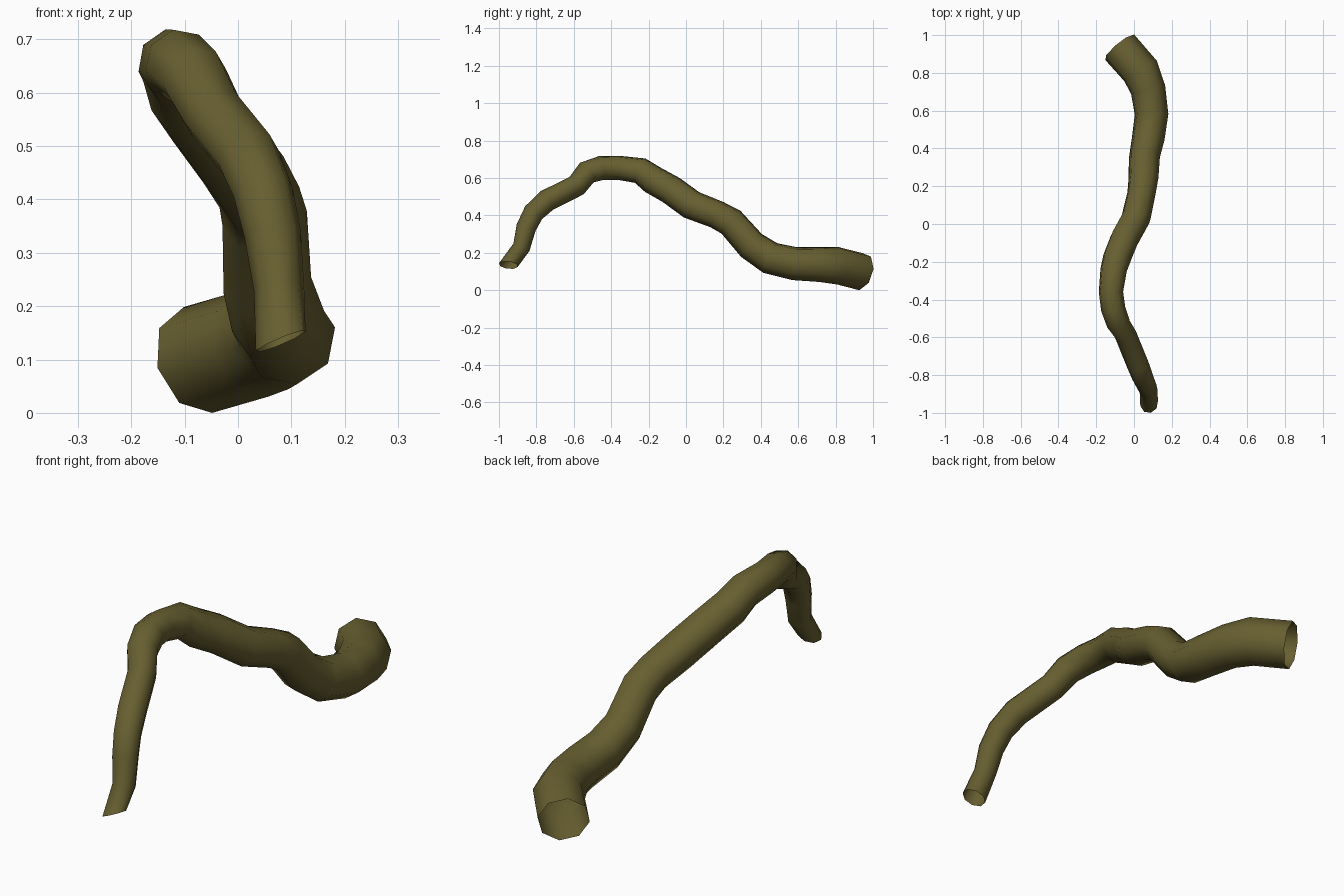
import bpy, bmesh, math
from mathutils import Vector

if "Cube" in bpy.data.objects:
    bpy.data.objects.remove(bpy.data.objects["Cube"])

# Centreline of the branch: x, y, z, radius (thin end to thick end)
PATH = [
    (.08, -.95, .135, .05), (.077, -.88, .23, .046), (.065, -.855, .335, .052),
    (.047, -.815, .415, .055), (.02, -.745, .48, .058), (-.045, -.585, .56, .058),
    (-.082, -.53, .63, .062), (-.11, -.45, .655, .064), (-.122, -.36, .655, .064),
    (-.108, -.245, .64, .07), (-.088, -.175, .59, .076), (-.05, -.08, .537, .077),
    (.01, .03, .457, .078), (.04, .165, .405, .075), (.05, .24, .365, .078),
    (.055, .35, .24, .081), (.075, .45, .173, .086), (.093, .58, .143, .088),
    (.075, .71, .138, .092), (.035, .81, .132, .1), (-.075, .935, .1, .1),
]
SIDES = 8

mat = bpy.data.materials.new("olive bark")
mat.diffuse_color = (.135, .114, .03, 1)
mat.use_nodes = True
mat.node_tree.nodes["Principled BSDF"].inputs["Base Color"].default_value = mat.diffuse_color

pts = [Vector(p[:3]) for p in PATH]
n = len(pts)


def tangent(i):
    if i == 0:
        return Vector((-.38, .12, .9)).normalized()   # obliquely cut thin end
    if i == n - 1:
        return Vector((-.6, .72, -.22)).normalized()  # thick cut end
    a = (pts[i] - pts[i - 1]).normalized()
    b = (pts[i + 1] - pts[i]).normalized()
    return (a + b).normalized()


# Open tube: one ring per path point, sideways axis carried along the path
bm = bmesh.new()
rings = []
side = Vector((1, 0, 0))
for i in range(n):
    t = tangent(i)
    side = (side - t * side.dot(t)).normalized()
    up = t.cross(side)
    r = PATH[i][3] * 1.03
    rings.append([bm.verts.new(pts[i] + r * (math.cos(a) * side + math.sin(a) * up))
                  for a in (2 * math.pi * (k + .25) / SIDES for k in range(SIDES))])
for a, b in zip(rings, rings[1:]):
    for k in range(SIDES):
        j = (k + 1) % SIDES
        bm.faces.new((a[k], a[j], b[j], b[k])).smooth = True
bm.normal_update()

me = bpy.data.meshes.new("branch")
bm.to_mesh(me)
bm.free()
me.materials.append(mat)
branch = bpy.data.objects.new("branch", me)
bpy.context.collection.objects.link(branch)

# Rest the lowest point on the ground
low = min(v.co.z for v in me.vertices)
for v in me.vertices:
    v.co.z -= low
